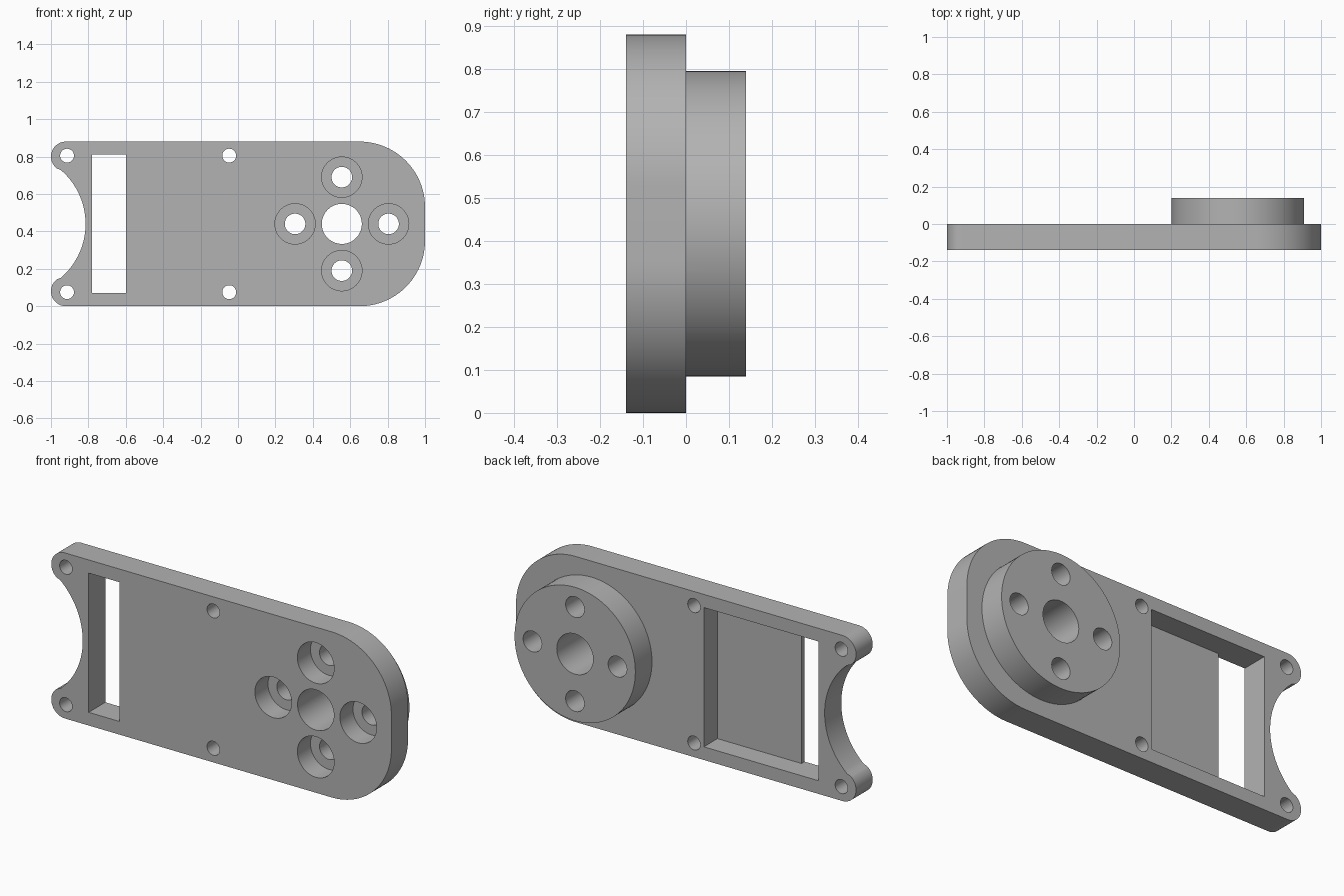
import bpy
import bmesh
from math import radians, cos, sin, pi, atan2
from mathutils import Matrix

cube = bpy.data.objects.get("Cube")
if cube:
    bpy.data.objects.remove(cube)

HEIGHT, FRONT, BACK = 0.88, -0.14, 0.14
MID = HEIGHT / 2
HUB_X, HUB_R = 0.555, 0.355

grey = bpy.data.materials.new("grey")
grey.use_nodes = True
grey.diffuse_color = (0.45, 0.45, 0.45, 1)
grey.node_tree.nodes["Principled BSDF"].inputs["Base Color"].default_value = (0.45, 0.45, 0.45, 1)


def add_object(name, bm):
    bmesh.ops.recalc_face_normals(bm, faces=bm.faces)
    mesh = bpy.data.meshes.new(name)
    bm.to_mesh(mesh)
    bm.free()
    mesh.materials.append(grey)
    obj = bpy.data.objects.new(name, mesh)
    bpy.context.collection.objects.link(obj)
    return obj


def cylinder(name, x, z, radius, y0, y1, sides=48):
    bm = bmesh.new()
    place = Matrix.Translation((x, (y0 + y1) / 2, z)) @ Matrix.Rotation(pi / 2, 4, "X")
    bmesh.ops.create_cone(bm, cap_ends=True, segments=sides, radius1=radius,
                          radius2=radius, depth=y1 - y0, matrix=place)
    return add_object(name, bm)


def block(name, x0, x1, y0, y1, z0, z1):
    bm = bmesh.new()
    place = Matrix.Translation(((x0 + x1) / 2, (y0 + y1) / 2, (z0 + z1) / 2))
    size = Matrix.Diagonal((x1 - x0, y1 - y0, z1 - z0, 1))
    bmesh.ops.create_cube(bm, size=1, matrix=place @ size)
    return add_object(name, bm)


def arc(x, z, radius, start, end, steps):
    angles = [start + (end - start) * i / steps for i in range(steps + 1)]
    return [(x + radius * cos(a), z + radius * sin(a)) for a in angles]


def combine(target, tool, operation):
    mod = target.modifiers.new(operation, "BOOLEAN")
    mod.operation, mod.solver, mod.object = operation, "EXACT", tool
    bpy.context.view_layer.objects.active = target
    bpy.ops.object.modifier_apply(modifier=mod.name)
    bpy.data.objects.remove(tool)


# Plate outline, upper half: rounded end, ear, then the concave end arc
END_R, EAR_R, NOTCH_R = 0.35, 0.08, 0.38
ear_x, ear_z = -1 + EAR_R, HEIGHT - EAR_R
notch_x = -0.815 - NOTCH_R
tangent = atan2(ear_z - MID, ear_x - notch_x)
upper = arc(1 - END_R, HEIGHT - END_R, END_R, 0, pi / 2, 24)
upper += arc(ear_x, ear_z, EAR_R, pi / 2, pi + tangent, 20)
upper += arc(notch_x, MID, NOTCH_R, tangent, 0, 16)[1:]
outline = upper + [(x, HEIGHT - z) for x, z in reversed(upper[:-1])]

bm = bmesh.new()
face = bm.faces.new([bm.verts.new((x, FRONT, z)) for x, z in outline])
result = bmesh.ops.extrude_face_region(bm, geom=[face])
moved = [v for v in result["geom"] if isinstance(v, bmesh.types.BMVert)]
bmesh.ops.translate(bm, vec=(0, -FRONT, 0), verts=moved)
plate = add_object("mounting_plate", bm)

# Round hub on the back
combine(plate, cylinder("hub", HUB_X, MID, HUB_R, -0.05, BACK, 96), "UNION")

# Back pocket and the slot through its floor
combine(plate, block("pocket", -0.78, -0.105, -0.114, 0.1, 0.07, 0.81), "DIFFERENCE")
combine(plate, block("slot", -0.78, -0.60, -0.2, 0.05, 0.07, 0.81), "DIFFERENCE")

# Centre bore and four counterbored bolt holes
combine(plate, cylinder("bore", HUB_X, MID, 0.107, -0.2, 0.2, 64), "DIFFERENCE")
for i in range(4):
    x, z = HUB_X + 0.25 * cos(i * pi / 2), MID + 0.25 * sin(i * pi / 2)
    combine(plate, cylinder("bolt_hole", x, z, 0.055, -0.2, 0.2), "DIFFERENCE")
    combine(plate, cylinder("counterbore", x, z, 0.108, -0.2, -0.03), "DIFFERENCE")

# Small fixing holes
for x in (-0.914, -0.047):
    for side in (-1, 1):
        combine(plate, cylinder("fixing_hole", x, MID + side * 0.365, 0.037, -0.2, 0.2), "DIFFERENCE")

# Smooth curved walls, sharp edges
bpy.ops.object.select_all(action="DESELECT")
plate.select_set(True)
bpy.context.view_layer.objects.active = plate
bpy.ops.object.shade_smooth_by_angle(angle=radians(30))
